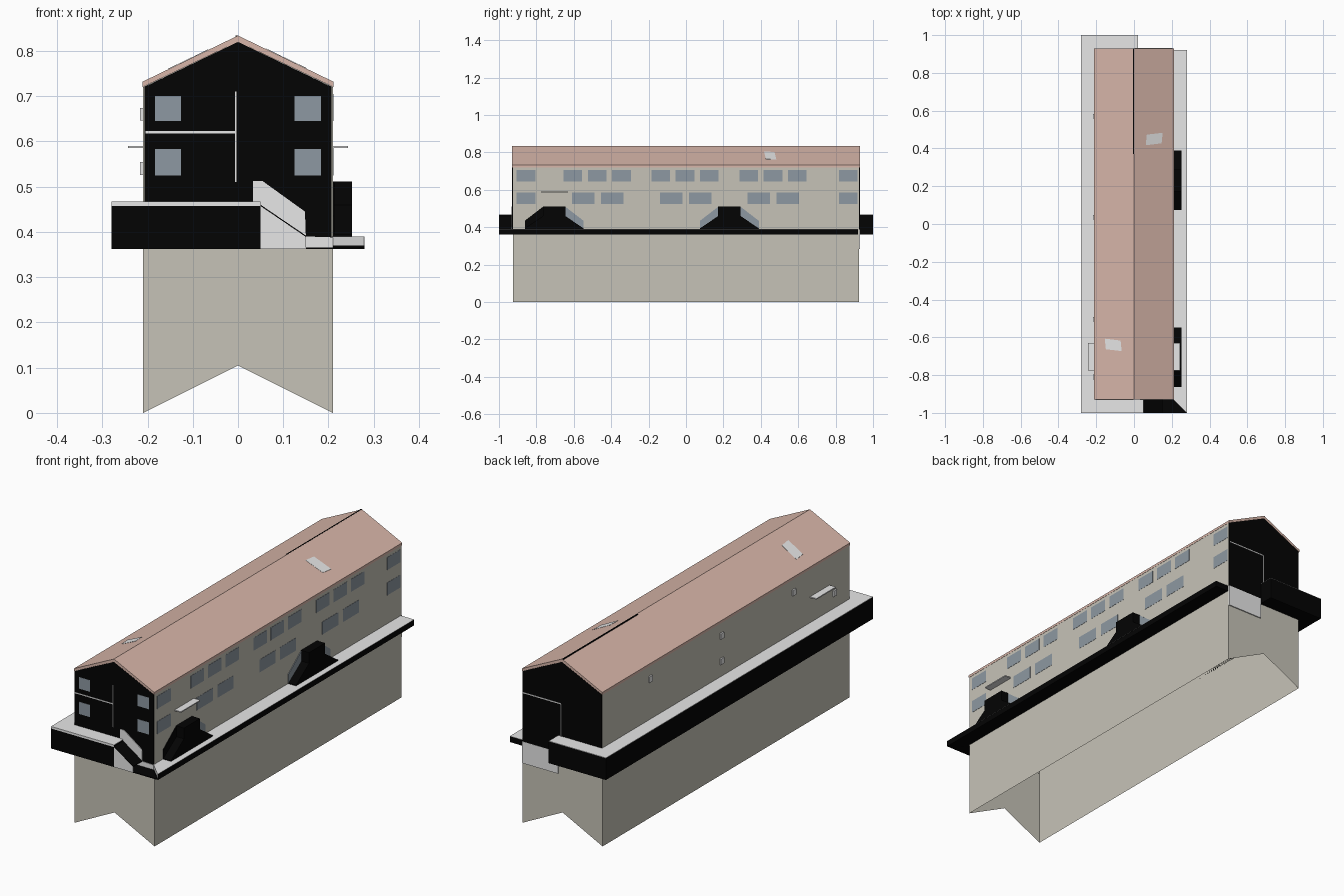
import bpy, bmesh
from mathutils import Vector

cube = bpy.data.objects.get("Cube")
if cube:
    bpy.data.objects.remove(cube, do_unlink=True)


def material(name, r, g, b):
    m = bpy.data.materials.new(name)
    m.use_nodes = True
    m.diffuse_color = (r, g, b, 1)
    node = m.node_tree.nodes["Principled BSDF"]
    node.inputs["Base Color"].default_value = (r, g, b, 1)
    node.inputs["Roughness"].default_value = 0.9
    return m


WALL = material("beige wall", 0.565, 0.545, 0.475)
ROOF = material("pink roof", 0.69, 0.47, 0.4)
BLACK = material("black", 0.001, 0.001, 0.001)
STONE = material("light stone", 0.8, 0.8, 0.8)
GLASS = material("blue grey glass", 0.27, 0.315, 0.36)


def prism(name, points, axis, lo, hi, mat, open_bottom=False):
    """Extrude a 2D outline along an axis; outline is in the other two axes."""
    place = {"x": lambda p, d: (d, p[0], p[1]),
             "y": lambda p, d: (p[0], d, p[1]),
             "z": lambda p, d: (p[0], p[1], d)}[axis]
    bm = bmesh.new()
    face = bm.faces.new([bm.verts.new(place(p, lo)) for p in points])
    out = bmesh.ops.extrude_face_region(bm, geom=[face])
    move = Vector(place((0, 0), hi - lo))
    bmesh.ops.translate(bm, vec=move, verts=[g for g in out["geom"] if isinstance(g, bmesh.types.BMVert)])
    bmesh.ops.recalc_face_normals(bm, faces=bm.faces)
    if open_bottom:
        bm.normal_update()
        low = [f for f in bm.faces if f.normal.z < -0.5]
        bmesh.ops.delete(bm, geom=low, context="FACES")
    mesh = bpy.data.meshes.new(name)
    bm.to_mesh(mesh)
    bm.free()
    mesh.materials.append(mat)
    obj = bpy.data.objects.new(name, mesh)
    bpy.context.collection.objects.link(obj)
    return obj


def box(name, x, y, z, mat):
    outline = [(x[0], y[0]), (x[1], y[0]), (x[1], y[1]), (x[0], y[1])]
    return prism(name, outline, "z", *z, mat)


# Hollow body with notched ends, open underneath, and roof slab
W, L = 0.21, 0.925
prism("house_body", [(-W, 0), (0, 0.105), (W, 0), (W, 0.72), (0, 0.82), (-W, 0.72)],
      "y", -L, L, WALL, open_bottom=True)
E = W + 0.001
prism("roof", [(-E, 0.72), (0, 0.82), (E, 0.72), (E, 0.732), (0, 0.834), (-E, 0.732)],
      "y", -L - 0.004, L + 0.004, ROOF)
box("ridge_seam", (-0.006, 0), (0.37, L + 0.004), (0.831, 0.8345), BLACK)

# Black gable ends with pale trim lines
for side, label in ((-1, "front"), (1, "back")):
    gable = [(-0.207, 0.365), (0.207, 0.365), (0.207, 0.72), (0, 0.82), (-0.207, 0.72)]
    prism(label + "_gable", gable, "y", side * L, side * (L + 0.004), BLACK)
    depth = sorted((side * L, side * (L + 0.006)))
    box(label + "_gable_line", sorted((side * 0.005, side * 0.205)), depth, (0.618, 0.623), STONE)
    zs = (0.51, 0.71) if side < 0 else (0.44, 0.62)
    box(label + "_gable_post", (side * 0.005 - 0.002, side * 0.005 + 0.002), depth, zs, STONE)
box("back_base_panel", (0.02, 0.209), (L, L + 0.005), (0.285, 0.388), STONE)

# Gable windows
for z in ((0.525, 0.583), (0.645, 0.7)):
    for x in (-0.155, 0.154):
        box("front_window", (x - 0.029, x + 0.029), (-L - 0.005, -L), z, GLASS)

# Long side windows
upper = [-0.855, -0.605, -0.475, -0.345, -0.135, -0.005, 0.125, 0.335, 0.465, 0.595, 0.868]
lower = [-0.55, -0.395, -0.08, 0.075, 0.39, 0.545]
for y in upper:
    box("upper_window", (W, W + 0.001), (y - 0.05, y + 0.05), (0.645, 0.705), GLASS)
for y in lower:
    box("lower_window", (W, W + 0.001), (y - 0.06, y + 0.06), (0.525, 0.585), GLASS)
for y in (upper[0], upper[-1]):
    box("lower_end_window", (W, W + 0.001), (y - 0.05, y + 0.05), (0.525, 0.585), GLASS)

# Small vents on the plain side
for y, z in ((0.57, 0.66), (0.035, 0.66), (0.035, 0.54), (-0.505, 0.66), (-0.81, 0.54)):
    box("side_vent", (-W - 0.007, -W), (y - 0.012, y + 0.012), (z - 0.014, z + 0.014), STONE)

# Door canopies on both long sides
for s in (-1, 1):
    box("canopy", sorted((s * W, s * 0.243)), (-0.775, -0.63), (0.585, 0.59), STONE)

# Skylights lying flush on the roof slopes, slightly skewed in plan
for cx, cy, skew in ((0.107, 0.45, 0.005), (-0.11, -0.64, -0.005)):
    plate = box("skylight", (cx - 0.042, cx + 0.042), (cy - 0.028, cy + 0.028), (0, 0.001), STONE)
    for v in plate.data.vertices:
        dx, dy = v.co.x - cx, v.co.y - cy
        v.co.x += 20 * skew * dy
        v.co.y += skew * dx / 0.042
        v.co.z += 0.8345 - 0.102 / E * abs(v.co.x)

# High terrace wrapping the plain side and parts of both ends
terrace = [(-0.28, -1), (0.05, -1), (0.05, -L), (-W, -L), (-W, L), (0.02, L), (0.02, 1), (-0.28, 1)]
prism("terrace_base", terrace, "z", 0.362, 0.465, BLACK)
prism("terrace_top", terrace, "z", 0.465, 0.467, STONE)
box("terrace_front_trim", (-0.28, 0.05), (-1.001, -1), (0.457, 0.467), STONE)

# Low walkway along the windowed side, mitred at the front
walkway = [(W, -L - 0.005), (0.28, -1), (0.28, 0.92), (W, 0.92)]
prism("walkway_base", walkway, "z", 0.362, 0.389, BLACK)
prism("walkway_top", walkway, "z", 0.389, 0.39, STONE)
prism("walkway_mitre", [(W, -L - 0.005), (0.28, -1), (0.278, -1), (W - 0.002, -L - 0.005)],
      "z", 0.37, 0.39, STONE)

# Front stair: pale stringer on the wall, black sloping flight, pale outer side
stringer = [(0.05, 0.362), (0.05, 0.465), (0.033, 0.465), (0.033, 0.512), (0.055, 0.512),
            (0.148, 0.445), (0.15, 0.39), (W, 0.388), (W, 0.362)]
prism("front_stair_stringer", stringer, "y", -L - 0.007, -L, STONE)
prism("front_stair_flight", [(0.05, 0.46), (0.15, 0.392), (0.15, 0.389), (0.05, 0.457)],
      "y", -1, -L - 0.007, BLACK)
prism("front_stair_side", [(0.05, 0.362), (0.05, 0.457), (0.15, 0.389), (0.15, 0.362)],
      "y", -1, -0.998, STONE)
prism("front_stair_landing", [(0.05, -1), (0.278, -1), (W, -L - 0.007), (0.05, -L - 0.007)],
      "z", 0.362, 0.366, BLACK)

# Side entrances: black landing between two flights, sloped rail panels on the wall
for cy, left_rail in ((-0.705, BLACK), (0.232, GLASS)):
    for s, mat in ((-1, left_rail), (1, GLASS)):
        rail = [(0, 0.39), (0, 0.508), (0.062, 0.508), (0.157, 0.435), (0.157, 0.39)]
        prism("entrance_rail", [(cy + s * y, z) for y, z in rail], "x", W, W + 0.003, mat)
        flight = [(0.06, 0.39), (0.06, 0.46), (0.157, 0.394), (0.157, 0.39)]
        prism("entrance_flight", [(cy + s * y, z) for y, z in flight], "x", W, 0.252, BLACK)
    box("entrance_landing", (W, 0.252), (cy - 0.06, cy + 0.06), (0.39, 0.511), BLACK)
